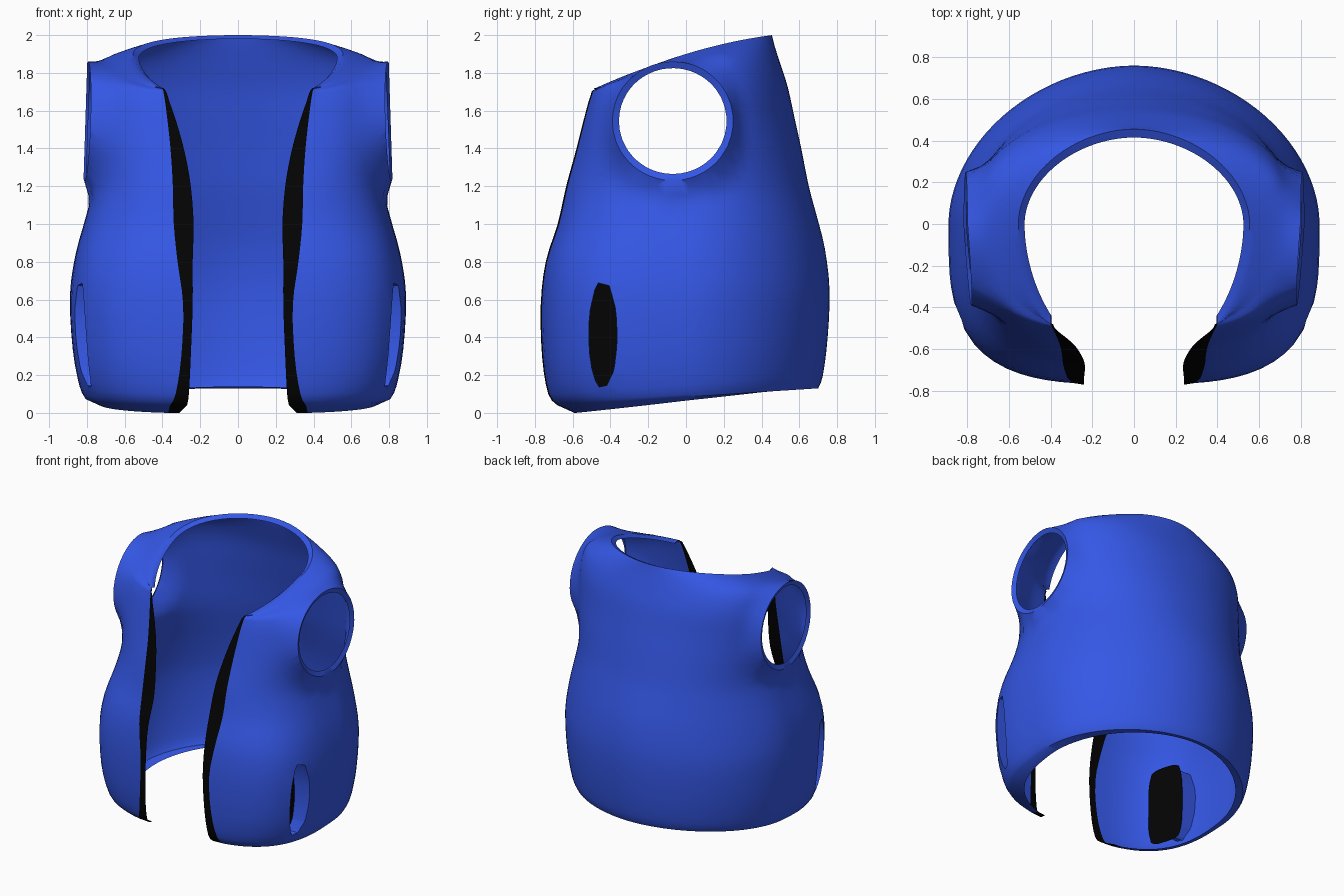
import bpy, bmesh, math
from mathutils import Vector
from mathutils.bvhtree import BVHTree

if "Cube" in bpy.data.objects:
    bpy.data.objects.remove(bpy.data.objects["Cube"], do_unlink=True)


def make_material(name, color):
    mat = bpy.data.materials.new(name)
    mat.use_nodes = True
    mat.diffuse_color = color
    mat.node_tree.nodes["Principled BSDF"].inputs["Base Color"].default_value = color
    return mat


blue = make_material("blue fabric", (0.035, 0.096, 0.79, 1))
black = make_material("black trim", (0.001, 0.001, 0.001, 1))

# Body rings from folded hem to folded neck:
# half width, back, front, squareness, z at back / side / front, panel edge x, trim edge x
RINGS = [
    (.75, .66, -.62, 1.9, .14, .065, 0, .37, .31),
    (.81, .70, -.695, 1.9, .13, .085, .04, .36, .27),
    (.84, .725, -.735, 1.9, .20, .15, .10, .33, .26),
    (.875, .75, -.762, 1.9, .40, .34, .30, .30, .25),
    (.89, .76, -.768, 1.9, .65, .62, .57, .29, .24),
    (.86, .735, -.745, 1.9, .87, .84, .80, .32, .24),
    (.805, .69, -.69, 2, 1.05, 1.04, 1, .34, .235),
    (.77, .65, -.65, 2.1, 1.2, 1.2, 1.2, .345, .25),
    (.785, .61, -.60, 2.1, 1.4, 1.4, 1.37, .355, .28),
    (.80, .575, -.56, 2.1, 1.56, 1.57, 1.52, .37, .32),
    (.79, .54, -.53, 2.2, 1.72, 1.73, 1.64, .385, .36),
    (.75, .502, -.52, 2.2, 1.84, 1.845, 1.7, .395, .38),
    (.66, .47, -.54, 2.1, 1.94, 1.877, 1.715, .4, .39),
    (.555, .455, -.69, 1.9, 2, 1.9, 1.72, .4, .395),
    (.525, .415, -.70, 1.9, 1.98, 1.88, 1.71, .4, .395),
]
STEPS, COLUMNS = 3, 84
SHOULDER_ROW = 1 + STEPS * 10


def catmull(a, b, c, d, t):
    return 0.5 * (2 * b + (c - a) * t + (2 * a - 5 * b + 4 * c - d) * t * t
                  + (3 * b - a - 3 * c + d) * t ** 3)


def clamp(v, top):
    return min(max(v, 0), top)


def smooth_rings():
    last = len(RINGS) - 1
    for i in range(last):
        # the folded hem and neck stay crisp
        fold = i in (0, last - 1)
        before = RINGS[i] if i == 1 else RINGS[max(i - 1, 0)]
        after = RINGS[i + 1] if i == last - 2 else RINGS[min(i + 2, last)]
        for s in range(1 if fold else STEPS):
            yield [catmull(*v, s / STEPS) for v in zip(before, RINGS[i], RINGS[i + 1], after)]
    yield RINGS[-1]


def ring_points(ring):
    w, back, front, n, zb, zs, zf, edge, trim = ring
    # the front is boxier, most of all around the pockets, but round at the neck
    nf = n + 4 * clamp(w - 0.555, 0.2) + 6 * clamp(w - 0.77, 0.1)
    u = edge / w
    v = (1 - u ** nf) ** (1 / nf)
    end = math.pi - math.atan2(u, v)
    y_end = -front * v
    pts = []
    for j in range(COLUMNS + 1):
        a = end * (2 * j / COLUMNS - 1)
        s, c = math.sin(a), math.cos(a)
        k = n if c > 0 else nf
        r = (abs(s) ** k + abs(c) ** k) ** (-1 / k)
        y = c * r * (back if c > 0 else -front)
        q = y / (back if c > 0 else y_end)
        z = zs + q * (zb - zf) / 2 + q * q * ((zb + zf) / 2 - zs)
        pts.append(Vector((w * s * r, y, z)))
    tip = pts[-1] + Vector((trim - edge, -0.007, 0))
    return [Vector((-tip.x, tip.y, tip.z))] + pts + [tip]


# Vest shell with black strips down both front edges
bm = bmesh.new()
grid = [[bm.verts.new(p) for p in ring_points(r)] for r in smooth_rings()]
body_faces = set()
for i, (low, high) in enumerate(zip(grid, grid[1:])):
    for j in range(len(low) - 1):
        f = bm.faces.new((low[j], low[j + 1], high[j + 1], high[j]))
        f.material_index = int(j in (0, len(low) - 2))
        if i < SHOULDER_ROW:
            body_faces.add(f)
bm.normal_update()
surface = BVHTree.FromBMesh(bm)


def side_x(side, y, z):
    hit = surface.ray_cast(Vector((side * 2, y, z)), Vector((-side, 0, 0)))[0]
    return hit.x if hit else side * 0.7


def lining_x(side, y, z):
    """The pocket lining slants inward toward the front, inside the shell."""
    return side * min(0.735 + 0.3 * (y + 0.36), abs(side_x(side, y, z)) - 0.02)


def cut_opening(side, cy, cz, ry, rz):
    """Open an oval in one side and return its ordered-free border edges."""
    def polar(p):
        return Vector(((p.y - cy) / ry, (p.z - cz) / rz))

    doomed = [f for f in bm.faces if f in body_faces
              and f.calc_center_median().x * side > 0.5
              and polar(f.calc_center_median()).length < 1]
    inner = set(doomed)
    edges = [e for e in {e for f in doomed for e in f.edges}
             if any(f not in inner for f in e.link_faces)]
    bmesh.ops.delete(bm, geom=doomed, context="FACES")
    border = {v for e in edges for v in e.verts}
    for v in border:
        d = polar(v.co).normalized()
        v.co.y, v.co.z = cy + d.x * ry, cz + d.y * rz
    return edges, border, polar


def extrude_rim(edges):
    new = bmesh.ops.extrude_edge_only(bm, edges=edges)["geom"]
    return [g for g in new if isinstance(g, bmesh.types.BMVert)]


def cut_armhole(side):
    edges, border, polar = cut_opening(side, -0.07, 1.545, 0.32, 0.315)
    for v in border:
        v.co.x = side * (0.808 - 0.01 * polar(v.co).y + 0.07 * min(v.co.y, 0))
    near = [v for v in bm.verts if v not in border and v.co.x * side > 0.58
            and polar(v.co).length < 1.3 and not v.is_boundary]
    for _ in range(4):
        bmesh.ops.smooth_vert(bm, verts=near, factor=0.5,
                              use_axis_x=True, use_axis_y=True, use_axis_z=True)
    for v in extrude_rim(edges):
        d = polar(v.co)
        v.co -= Vector((side * 0.015, d.x * 0.035, d.y * 0.035))


def cut_pocket(side):
    edges, border, _ = cut_opening(side, -0.44, 0.415, 0.075, 0.288)
    for v in border:
        v.co.x = side_x(side, v.co.y, v.co.z)
    # the rim reaches in to the lining
    for v in extrude_rim(edges):
        v.co.x = lining_x(side, v.co.y, v.co.z)


def finish(name, mesh, mats):
    data = bpy.data.meshes.new(name)
    mesh.to_mesh(data)
    mesh.free()
    for m in mats:
        data.materials.append(m)
    obj = bpy.data.objects.new(name, data)
    bpy.context.collection.objects.link(obj)
    bpy.ops.object.select_all(action="DESELECT")
    obj.select_set(True)
    bpy.context.view_layer.objects.active = obj
    bpy.ops.object.shade_smooth_by_angle(angle=math.radians(40))


# Armholes, pocket slits and the black linings behind the slits
for side, label in ((1, "left"), (-1, "right")):
    cut_armhole(side)
    cut_pocket(side)
    lining = bmesh.new()
    bmesh.ops.create_grid(lining, x_segments=8, y_segments=12, size=1)
    for v in lining.verts:
        a, b = v.co.x, v.co.y
        y = -0.49 + 0.135 * a * (1 - 0.2 * b ** 4)
        z = 0.415 + 0.298 * b * (1 - 0.08 * a ** 4)
        v.co = (lining_x(side, y, z) - side * 0.002, y, z)
    finish(label + "_pocket_lining", lining, [black])

finish("vest_shell", bm, [blue, black])
